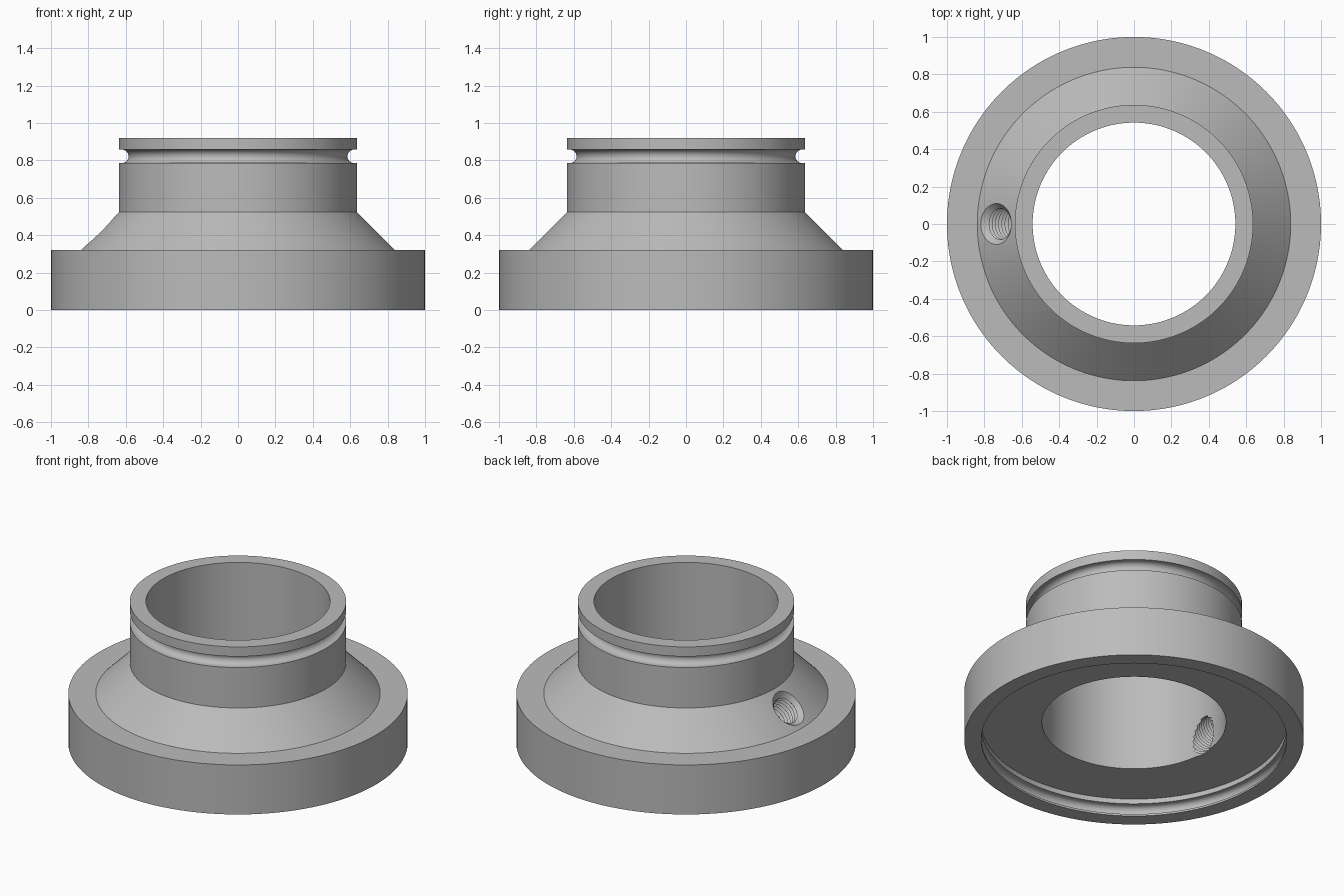
import bpy, bmesh
from math import pi, cos, sin, tau
from mathutils import Matrix, Vector

cube = bpy.data.objects.get("Cube")
if cube:
    bpy.data.objects.remove(cube, do_unlink=True)

grey = bpy.data.materials.new("machined grey")
grey.use_nodes = True
colour = (0.5, 0.5, 0.5, 1)
grey.diffuse_color = colour
grey.node_tree.nodes["Principled BSDF"].inputs["Base Color"].default_value = colour


def lathe(name, profile, steps, closed):
    """Spin a (radius, height) profile around z."""
    bm = bmesh.new()
    verts = [bm.verts.new((r, 0, z)) for r, z in profile]
    pairs = list(zip(verts, verts[1:]))
    if closed:
        pairs.append((verts[-1], verts[0]))
    edges = [bm.edges.new(p) for p in pairs]
    bmesh.ops.spin(bm, geom=verts + edges, cent=(0, 0, 0), axis=(0, 0, 1),
                   angle=tau, steps=steps, use_merge=True)
    bmesh.ops.remove_doubles(bm, verts=bm.verts, dist=1e-5)
    bmesh.ops.recalc_face_normals(bm, faces=bm.faces)
    mesh = bpy.data.meshes.new(name)
    bm.to_mesh(mesh)
    bm.free()
    mesh.materials.append(grey)
    obj = bpy.data.objects.new(name, mesh)
    bpy.context.collection.objects.link(obj)
    return obj


def groove(r, z, radius, side, start, n=12):
    """Half-round channel, bulging to the given side."""
    return [(r + side * radius * sin(pi * i / n),
             z + start * radius * cos(pi * i / n)) for i in range(n + 1)]


# Flange, cone and grooved neck in one turned profile
bore, neck, recess = 0.542, 0.637, 0.9
seal = [(recess, 0.083)] + groove(recess + 0.015, 0.048, 0.035, 1, 1) + [(recess, 0.013)]
ring = [(neck, 0.786)] + groove(neck - 0.016, 0.822, 0.036, -1, -1) + [(neck, 0.858)]
profile = ([(bore, 0.115), (recess, 0.115)] + seal + [(recess, 0), (1, 0), (1, 0.322),
           (0.838, 0.322), (neck, 0.523)] + ring + [(neck, 0.92), (bore, 0.92)])
body = lathe("flanged_collar", profile, 160, True)

# Threaded, countersunk hole, square to the cone and open to the bore
crest, root, pitch, turns = 0.083, 0.096, 0.024, 16
cutter_profile = [(0, 0.1), (0.115, 0.1), (0.115, 0), (root, -0.02)]
for i in range(turns):
    z = -0.02 - pitch * i
    cutter_profile += [(crest, z - pitch / 2), (root, z - pitch)]
cutter_profile.append((0, cutter_profile[-1][1]))
cutter = lathe("hole_cutter", cutter_profile, 48, False)
outward = Vector((-1, 0, 1))
cutter.matrix_world = (Matrix.Translation((-0.738, 0, 0.422))
                       @ outward.to_track_quat('Z', 'Y').to_matrix().to_4x4())
cutter.hide_render = True

cut = body.modifiers.new("threaded hole", 'BOOLEAN')
cut.operation = 'DIFFERENCE'
cut.solver = 'EXACT'
cut.object = cutter
bpy.ops.object.select_all(action='DESELECT')
body.select_set(True)
bpy.context.view_layer.objects.active = body
bpy.ops.object.modifier_apply(modifier=cut.name)
bpy.data.objects.remove(cutter, do_unlink=True)
bpy.ops.object.shade_smooth_by_angle(angle=pi / 6)
